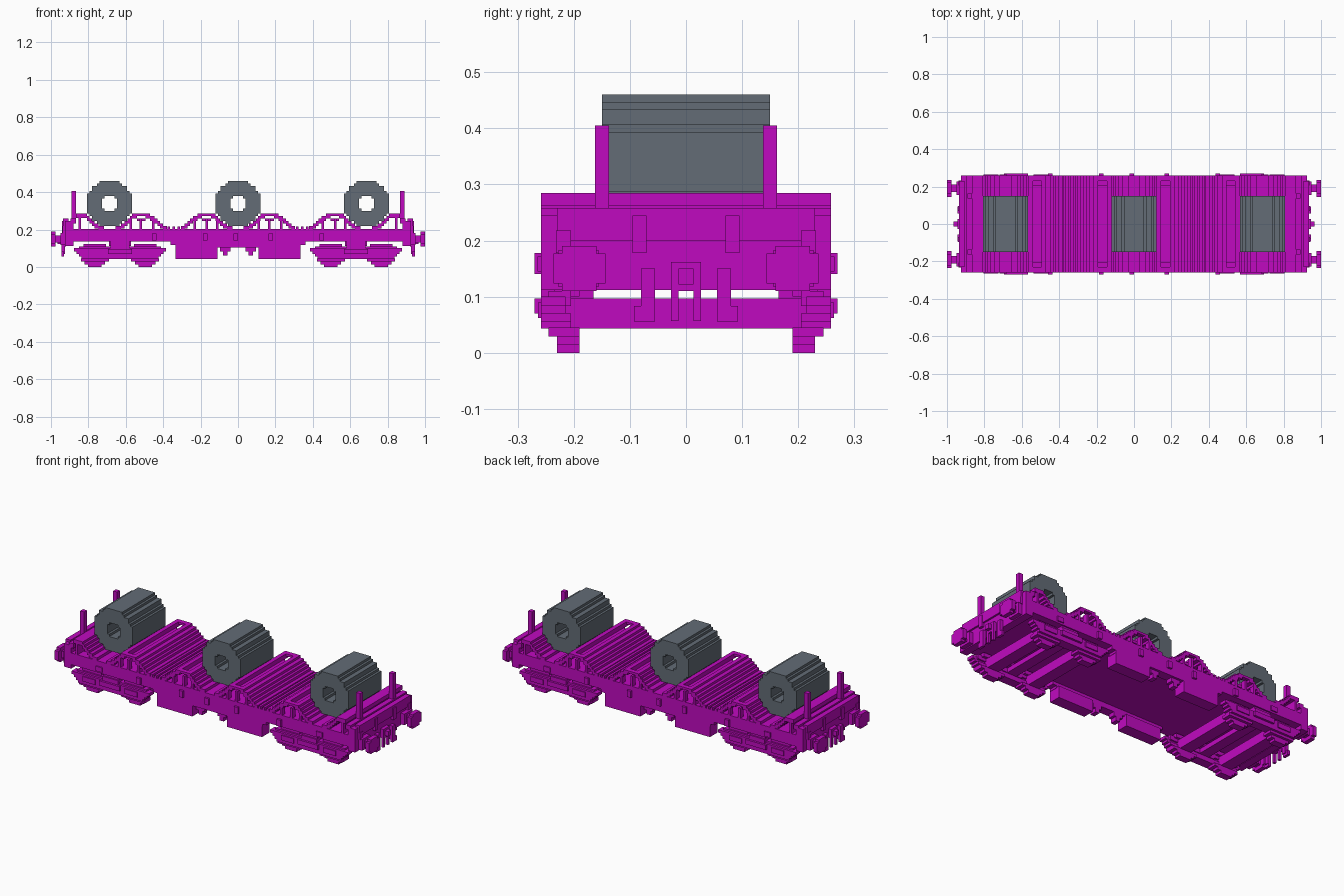
import bpy, bmesh, math

cube = bpy.data.objects.get("Cube")
if cube:
    bpy.data.objects.remove(cube, do_unlink=True)

V = 0.0134          # block size of the stepped style
W = 0.258           # half width of the wagon


def material(name, rgb):
    m = bpy.data.materials.new(name)
    m.use_nodes = True
    m.diffuse_color = (*rgb, 1)
    m.node_tree.nodes["Principled BSDF"].inputs["Base Color"].default_value = (*rgb, 1)
    return m


MAGENTA = material("magenta paint", (0.53, 0.003, 0.53))
STEEL = material("grey steel", (0.125, 0.15, 0.18))


def blocks(name, boxes, mat=MAGENTA, mx=False, my=False):
    """One object made of boxes (x0, x1, y0, y1, z0, z1), mirrored over x and y."""
    bm = bmesh.new()
    for x0, x1, y0, y1, z0, z1 in boxes:
        for sx in ((1, -1) if mx else (1,)):
            for sy in ((1, -1) if my else (1,)):
                vs = bmesh.ops.create_cube(bm, size=1)["verts"]
                for v in vs:
                    v.co.x = sx * (x0 + x1) / 2 + v.co.x * (x1 - x0)
                    v.co.y = sy * (y0 + y1) / 2 + v.co.y * (y1 - y0)
                    v.co.z = (z0 + z1) / 2 + v.co.z * (z1 - z0)
    me = bpy.data.meshes.new(name)
    bm.to_mesh(me)
    bm.free()
    me.materials.append(mat)
    ob = bpy.data.objects.new(name, me)
    bpy.context.collection.objects.link(ob)
    return ob


def half_widths(radius, rows):
    """Stepped circle: rows of (low, high, half width) in block units."""
    out = []
    for j in range(-rows, rows):
        c = j + 0.5
        out.append((j, j + 1, round(math.sqrt(max(radius * radius - c * c, 0)))))
    merged = [out[0]]
    for lo, hi, w in out[1:]:
        if w == merged[-1][2]:
            merged[-1] = (merged[-1][0], hi, w)
        else:
            merged.append((lo, hi, w))
    return merged


# Steel coils with a stepped rim and a bore
def coil(name, cx, cz=0.34):
    boxes = []
    for j in range(-9, 9):
        c = j + 0.5
        w = round(math.sqrt(9.2 ** 2 - c * c))
        hole = 0 if abs(c) > 3 else (2 if abs(c) > 2 else 3)
        z0, z1 = cz + j * V, cz + (j + 1) * V
        if hole:
            for s in (1, -1):
                a, b = sorted((cx + s * hole * V, cx + s * w * V))
                boxes.append((a, b, -0.15, 0.15, z0, z1))
        else:
            boxes.append((cx - w * V, cx + w * V, -0.15, 0.15, z0, z1))
    return blocks(name, boxes, STEEL)


for label, cx in (("left", 0.686), ("middle", 0), ("right", -0.686)):
    coil(label + "_coil", cx)

# Deck and side sills
blocks("deck", [(-0.92, 0.92, -W, W, 0.135, 0.202)])
blocks("side_sill", [(-0.335, 0.335, 0.205, W, 0.105, 0.135),
                     (0.335, 0.36, 0.205, W, 0.118, 0.135)], mx=True, my=True)
blocks("deck_ribs", [(x - V / 2, x + V / 2, -W, W, 0.2, 0.216)
                     for x in (0.318, 0.343, 0.37)], mx=True)


# Cradle humps, as a stepped shell beside each coil
def hump(name, cx, s):
    inner = [(0.03, 0.202), (0.06, 0.218), (0.08, 0.232), (0.095, 0.245),
             (0.108, 0.258), (0.12, 0.272)]
    outer = [(0.216, 0.272), (0.24, 0.258), (0.256, 0.245), (0.27, 0.232),
             (0.285, 0.218), (0.306, 0.202)]
    full, sides = [], []

    def add(dest, d0, d1, z0, z1, y0=-W, y1=W):
        a, b = sorted((cx + s * d0, cx + s * d1))
        dest.append((a, b, y0, y1, z0, z1))

    for run in (inner, outer):
        for (d0, za), (d1, zb) in zip(run, run[1:]):
            top = max(za, zb)
            add(full, d0, d1, top - 0.027, top)
    # Peak: two cross ridges, a recessed tray and raised end caps
    add(full, 0.12, 0.145, 0.258, 0.285)
    add(full, 0.192, 0.216, 0.258, 0.285)
    add(full, 0.145, 0.192, 0.245, 0.26, -0.205, 0.205)
    add(sides, 0.145, 0.192, 0.272, 0.285, 0.23, W)
    # Struts under the shell
    for d in (0.105, 0.16, 0.225):
        add(sides, d, d + V, 0.2, 0.26, 0.23, W)
    blocks(name, full)
    blocks(name + "_struts", sides, my=True)


hump("middle_left_hump", 0, 1)
hump("middle_right_hump", 0, -1)
hump("left_hump", 0.686, -1)
hump("right_hump", -0.686, 1)

# Outer cradle slopes and end platform
blocks("end_cradle", [(0.716, 0.746, -W, W, 0.2, 0.218),
                      (0.746, 0.766, -W, W, 0.205, 0.232),
                      (0.766, 0.781, -W, W, 0.218, 0.245),
                      (0.781, 0.794, -W, W, 0.232, 0.258),
                      (0.794, 0.807, -W, W, 0.245, 0.272),
                      (0.807, 0.865, -W, W, 0.262, 0.285),
                      (0.84, 0.853, -W, W, 0.2, 0.265),
                      (0.865, 0.895, -W, W, 0.232, 0.258)], mx=True)
blocks("headstock", [(0.88, 0.925, -W, W, 0.112, 0.245),
                     (0.905, 0.935, -0.23, 0.23, 0.2, 0.258)], mx=True)
blocks("stake", [(0.865, 0.89, 0.137, 0.162, 0.245, 0.405)], mx=True, my=True)
blocks("end_brackets", [(0.925, 0.94, 0.07, 0.095, 0.178, 0.245),
                        (0.925, 0.938, 0.205, 0.232, 0.178, 0.218)], mx=True, my=True)

# Buffers: stepped round head on a stem
boxes = [(0.925, 0.95, 0.155, 0.228, 0.118, 0.182),
         (0.95, 0.975, 0.172, 0.21, 0.131, 0.169)]
for lo, hi, w in half_widths(3.3, 3):
    boxes.append((0.975, 1.0, 0.19 - w * V * 1.15, 0.19 + w * V * 1.15,
                  0.15 + lo * V, 0.15 + hi * V))
blocks("buffer", boxes, mx=True, my=True)

# Coupling hook and brake hoses
blocks("coupling", [(0.92, 0.945, -0.027, 0.027, 0.11, 0.162),
                    (0.945, 0.965, -0.013, 0.013, 0.122, 0.15)], mx=True)
blocks("coupling_link", [(0.93, 0.945, 0.013, 0.027, 0.057, 0.115)], mx=True, my=True)
blocks("brake_hose", [(0.925, 0.945, 0.055, 0.08, 0.07, 0.15),
                      (0.93, 0.945, 0.055, 0.093, 0.056, 0.083)], mx=True, my=True)

# Underframe boxes, hangers and small plates on the sills
blocks("equipment_box", [(0.11, 0.333, 0.19, W, 0.043, 0.11)], mx=True, my=True)
blocks("brake_hangers", [(0.04, 0.095, 0.205, 0.245, 0.083, 0.11),
                         (0.055, 0.08, 0.205, 0.245, 0.06, 0.085)], mx=True, my=True)
blocks("sill_plates", [(x - 0.0125, x + 0.0125, W, 0.27, 0.14, 0.178)
                       for x in (-0.0125, 0.175, -0.175, 0.447, -0.447)], my=True)
blocks("sill_end_plates", [(0.68, 0.72, W, 0.265, 0.145, 0.172)], mx=True, my=True)

# Bogies: side frames, axle boxes, springs and cross beams
BX, AX = 0.631, 0.134
frame = [(BX - 0.22, BX + 0.22, 0.205, 0.245, 0.083, 0.11),
         (BX - 0.246, BX + 0.246, 0.215, W, 0.083, 0.1),
         (BX - 0.232, BX + 0.232, 0.215, W, 0.07, 0.083),
         (BX - 0.218, BX + 0.218, 0.205, W, 0.056, 0.07),
         (BX - 0.205, BX + 0.205, 0.205, W, 0.043, 0.056),
         (BX - 0.065, BX + 0.065, 0.2, 0.27, 0.07, 0.097),
         (BX - 0.05, BX + 0.05, 0.205, W, 0.1, 0.122)]
for s in (-1, 1):
    a = BX + s * AX
    frame += [(a - 0.075, a + 0.075, 0.19, 0.245, 0.029, 0.045),
              (a - 0.055, a + 0.055, 0.19, 0.23, 0.014, 0.03),
              (a - 0.036, a + 0.036, 0.19, 0.23, 0.0, 0.016),
              (a - 0.04, a + 0.04, 0.24, 0.264, 0.062, 0.09),
              (a - 0.06, a + 0.06, 0.19, 0.235, 0.1, 0.122)]
blocks("bogie_frame", frame, mx=True, my=True)
blocks("bogie_cross_beams",
       [(BX + d - 0.035, BX + d + 0.035, -0.22, 0.22, 0.043, 0.097) for d in (-AX, AX)]
       + [(BX - 0.03, BX + 0.03, -0.22, 0.22, 0.07, 0.097)], mx=True)
blocks("bogie_pivot", [(BX - 0.05, BX + 0.05, 0.165, 0.25, 0.095, 0.14)], mx=True, my=True)
blocks("bolster", [(BX - 0.06, BX + 0.06, -0.2, 0.2, 0.112, 0.14)], mx=True)
